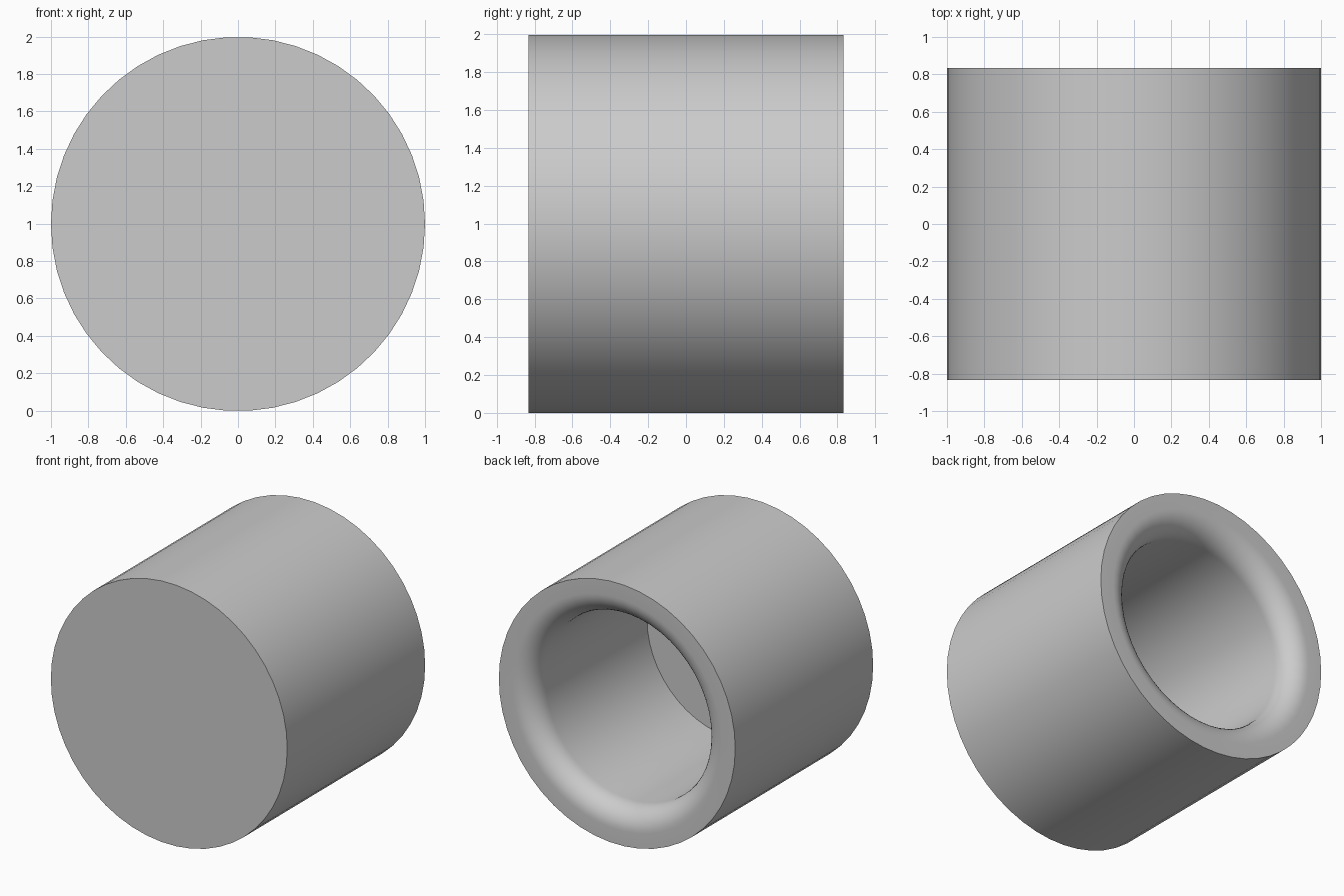
import bpy
import math

if "Cube" in bpy.data.objects:
    bpy.data.objects.remove(bpy.data.objects["Cube"], do_unlink=True)

SIDES = 50
HALF = 0.833          # half the length along y
BORE = 0.72           # inner radius
FILLET = 0.167        # rounding of the open mouth
FLOOR_Y = HALF - 1.39
CENTRE_Z = math.cos(math.pi / SIDES)

# Plain grey material
grey = bpy.data.materials.new("plain grey")
grey.use_nodes = True
grey.diffuse_color = (0.6, 0.6, 0.6, 1)
grey.node_tree.nodes["Principled BSDF"].inputs["Base Color"].default_value = (0.6, 0.6, 0.6, 1)

# Profile as (radius, y): closed front, outer wall, rim, rounded mouth, bore
profile = [(1, -HALF), (1, HALF)]
STEPS = 10
for i in range(STEPS + 1):
    a = math.pi / 2 * i / STEPS
    profile.append((BORE + FILLET * (1 - math.sin(a)),
                    HALF - FILLET * (1 - math.cos(a))))
profile.append((BORE, FLOOR_Y))

# Revolve the profile around the y axis
verts = []
for r, y in profile:
    for k in range(SIDES):
        t = 2 * math.pi * k / SIDES
        verts.append((r * math.cos(t), y, CENTRE_Z + r * math.sin(t)))

faces = []
for ring in range(len(profile) - 1):
    a, b = ring * SIDES, (ring + 1) * SIDES
    for k in range(SIDES):
        n = (k + 1) % SIDES
        faces.append((a + k, b + k, b + n, a + n))

# Front cap and bore floor
last = (len(profile) - 1) * SIDES
faces.append(tuple(range(SIDES)))
faces.append(tuple(reversed(range(last, last + SIDES))))

mesh = bpy.data.meshes.new("closed_sleeve")
mesh.from_pydata(verts, [], faces)
mesh.materials.append(grey)
mesh.update()
sleeve = bpy.data.objects.new("closed_sleeve", mesh)
bpy.context.collection.objects.link(sleeve)

# Smooth walls with sharp rims
bpy.ops.object.select_all(action='DESELECT')
sleeve.select_set(True)
bpy.context.view_layer.objects.active = sleeve
bpy.ops.object.shade_smooth_by_angle(angle=math.radians(30))
